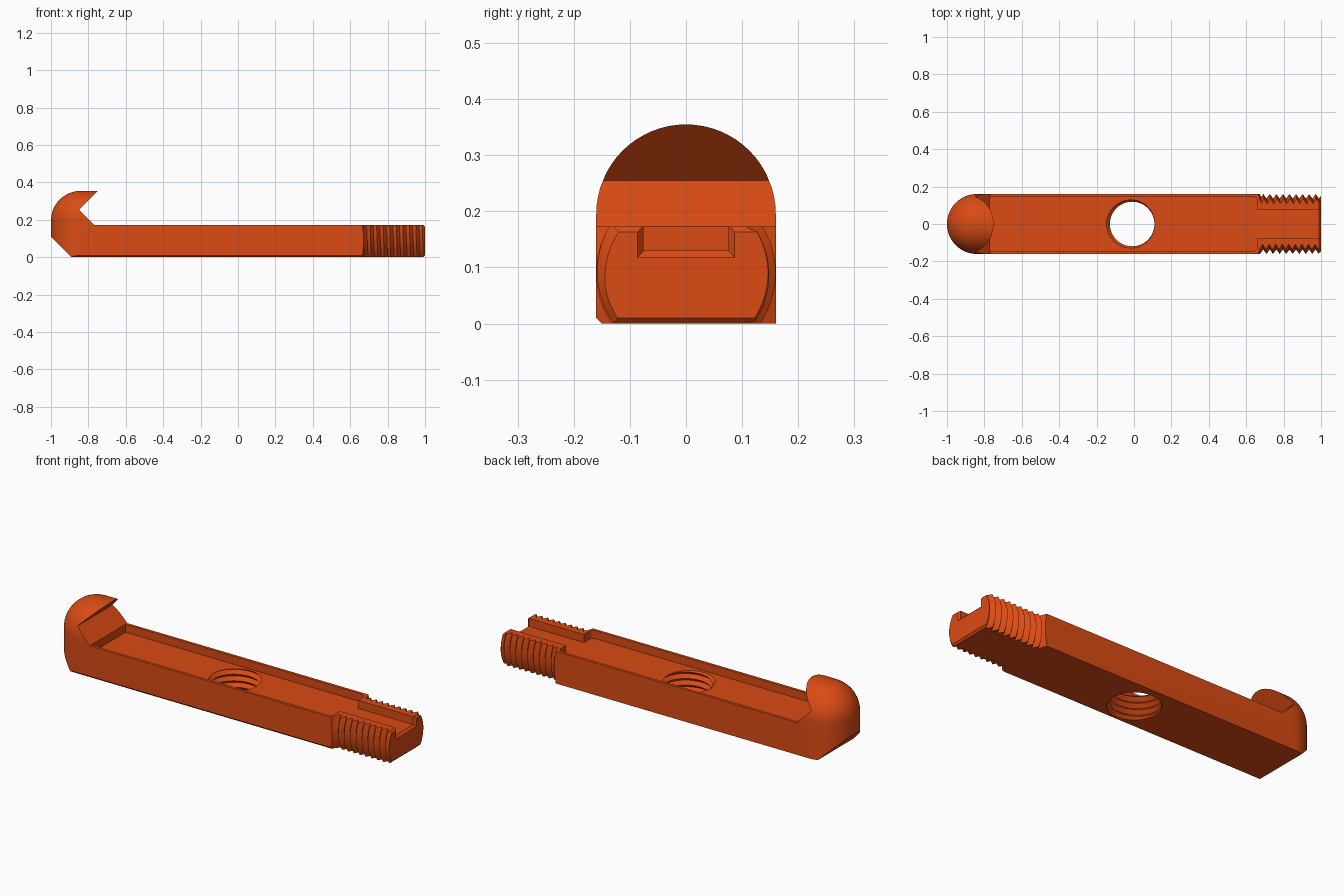
import bpy, bmesh, math
from mathutils import Matrix, Vector

if "Cube" in bpy.data.objects:
    bpy.data.objects.remove(bpy.data.objects["Cube"], do_unlink=True)

orange = bpy.data.materials.new("burnt orange")
orange.use_nodes = True
orange.diffuse_color = (0.7, 0.07, 0.007, 1)
orange.node_tree.nodes["Principled BSDF"].inputs["Base Color"].default_value = orange.diffuse_color

HALF = 0.16      # half width of the bar
TOP = 0.173      # top of the bar
FLOOR = 0.13     # floor of the recess
AXIS = 0.09      # height of the stud axis
PITCH = 0.035


def finish(bm, name):
    bmesh.ops.recalc_face_normals(bm, faces=bm.faces)
    mesh = bpy.data.meshes.new(name)
    bm.to_mesh(mesh)
    bm.free()
    mesh.materials.append(orange)
    obj = bpy.data.objects.new(name, mesh)
    bpy.context.collection.objects.link(obj)
    return obj


def hull(name, points):
    bm = bmesh.new()
    for p in points:
        bm.verts.new(p)
    res = bmesh.ops.convex_hull(bm, input=bm.verts)
    loose = [v for v in bm.verts if not v.link_faces]
    bmesh.ops.delete(bm, geom=loose, context="VERTS")
    bmesh.ops.dissolve_limit(bm, angle_limit=0.001, verts=bm.verts, edges=bm.edges)
    return finish(bm, name)


def box(name, x0, x1, half, z0, z1):
    return hull(name, [(x, y, z) for x in (x0, x1) for y in (-half, half) for z in (z0, z1)])


def side_profile(name, points, half):
    bm = bmesh.new()
    face = bm.faces.new([bm.verts.new((x, -half, z)) for x, z in points])
    res = bmesh.ops.extrude_face_region(bm, geom=[face])
    moved = [v for v in res["geom"] if isinstance(v, bmesh.types.BMVert)]
    bmesh.ops.translate(bm, verts=moved, vec=(0, 2 * half, 0))
    return finish(bm, name)


def cone_x(name, x0, r0, x1, r1):
    bm = bmesh.new()
    place = Matrix.Translation(((x0 + x1) / 2, 0, AXIS)) @ Matrix.Rotation(math.pi / 2, 4, "Y")
    bmesh.ops.create_cone(bm, cap_ends=True, segments=96, radius1=r0, radius2=r1,
                          depth=x1 - x0, matrix=place)
    return finish(bm, name)


def screw(name, root, crest, length, matrix, sides=64):
    """Closed helical thread along local z, starting at zero."""
    bm = bmesh.new()
    rows = 2 * int(length / PITCH)
    grid = []
    for i in range(rows):
        r = crest if i % 2 else root
        grid.append([bm.verts.new((r * math.cos(math.tau * j / sides),
                                   r * math.sin(math.tau * j / sides),
                                   PITCH * (i / 2 + j / sides))) for j in range(sides)])

    def at(i, j):
        return grid[i][j] if j < sides else grid[i + 2][0]

    for i in range(rows - 1):
        for j in range(sides):
            if j < sides - 1 or i + 3 < rows:
                bm.faces.new((at(i, j), at(i, j + 1), at(i + 1, j + 1), at(i + 1, j)))
    # close both ends with fans
    low = bm.verts.new((0, 0, -PITCH))
    high = bm.verts.new((0, 0, PITCH * (rows / 2 + 2)))
    for e in [e for e in bm.edges if e.is_boundary]:
        near_start = (e.verts[0].co.z + e.verts[1].co.z) / 2 < length / 2
        bm.faces.new((e.verts[0], e.verts[1], low if near_start else high))
    bmesh.ops.transform(bm, matrix=matrix, verts=bm.verts)
    return finish(bm, name)


def combine(target, tool, operation):
    tool.hide_render = True
    mod = target.modifiers.new("cut", "BOOLEAN")
    mod.operation, mod.solver, mod.object = operation, "EXACT", tool
    bpy.context.view_layer.objects.active = target
    bpy.ops.object.modifier_apply(modifier=mod.name)
    bpy.data.objects.remove(tool, do_unlink=True)


# Bar with the notched hook at its end
bar = side_profile("hooked_bar", [
    (-1.05, 0.16), (-0.89, 0), (0.7, 0), (0.7, TOP), (-0.77, TOP),
    (-0.85, 0.255), (-0.705, 0.4), (-1.05, 0.4)], 0.2)

# Rounded envelope: a ball swept down and along the bar
ball = bmesh.new()
bmesh.ops.create_uvsphere(ball, u_segments=64, v_segments=32, radius=HALF)
centre = Vector((HALF - 1, 0, 0.195))
sweep = [centre + v.co + Vector((dx, 0, dz))
         for v in ball.verts for dx in (0, 2) for dz in (0, -0.5)]
ball.free()
combine(bar, hull("rounded_envelope", sweep), "INTERSECT")
combine(bar, cone_x("shoulder_cone", -1.1, 4.59, 0.68, 0.14), "INTERSECT")

# Chamfer along the lower front edge
combine(bar, hull("edge_chamfer", [(x, y, z) for x in (-2, 2) for y, z in
                                   ((-0.14, -0.01), (-0.18, 0.03), (-0.18, -0.01))]), "DIFFERENCE")

# Threaded stud with flats above and below
stud = side_profile("threaded_stud", [
    (0.64, 0), (0.99, 0), (1, 0.01), (1, TOP - 0.01), (0.99, TOP), (0.64, TOP)], 0.2)
along_x = Matrix.Translation((0.56, 0, AXIS)) @ Matrix.Rotation(math.pi / 2, 4, "Y")
combine(stud, screw("stud_thread", 0.136, HALF, 0.56, along_x), "INTERSECT")
combine(stud, cone_x("end_chamfer", 0.6, 0.546, 1.0, 0.146), "INTERSECT")
combine(bar, stud, "UNION")

# Recess with rounded far corners, and the narrower slot through the stud
r = 0.025
plan = [(-0.77, s * 0.145) for s in (-1, 1)]
plan += [(0.66 - r + r * math.cos(a), s * (0.145 - r + r * math.sin(a)))
         for s in (-1, 1) for a in [k * math.pi / 12 for k in range(7)]]
combine(bar, hull("recess", [(x, y, z) for x, y in plan for z in (FLOOR, 0.22)]), "DIFFERENCE")
combine(bar, box("slot", 0.5, 1.1, 0.076, FLOOR, 0.3), "DIFFERENCE")
flare = [(x, s * y, z) for s in (-1, 1) for x, y, d in ((0.988, 0.076, 0), (1.012, 0.096, 0.024))
         for z in (FLOOR - d, 0.3)]
combine(bar, hull("slot_flare", flare), "DIFFERENCE")

# Threaded hole through the middle
upright = Matrix.Translation((-0.01, 0, -0.08))
combine(bar, screw("hole_thread", 0.119, 0.138, 0.32, upright), "DIFFERENCE")

bpy.ops.object.select_all(action="DESELECT")
bar.select_set(True)
bpy.context.view_layer.objects.active = bar
bpy.ops.object.shade_smooth_by_angle(angle=math.radians(25))
